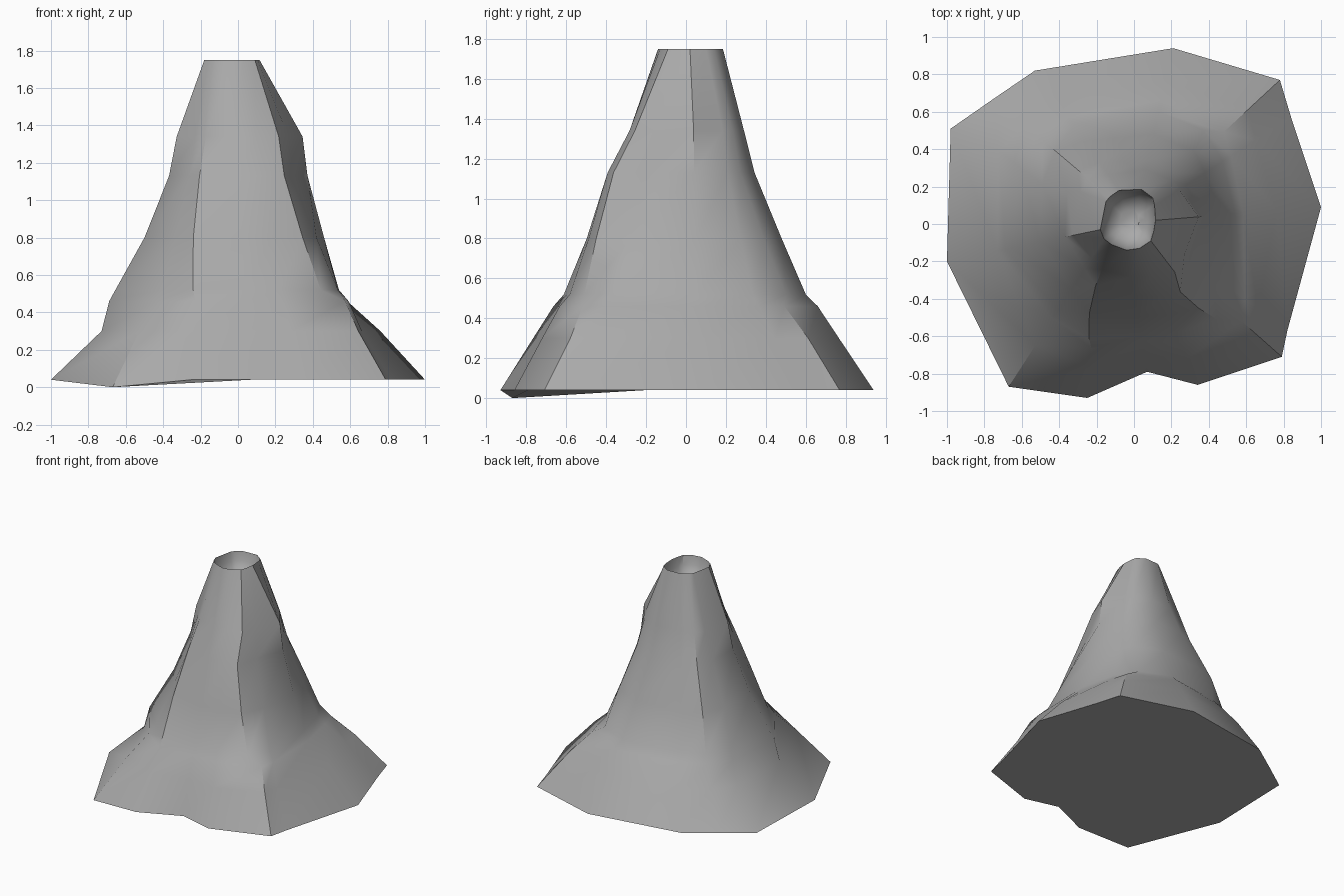
import bpy
import bmesh
import math
from mathutils import Vector

default_cube = bpy.data.objects.get("Cube")
if default_cube:
    bpy.data.objects.remove(default_cube, do_unlink=True)


def make_material(name, colour):
    material = bpy.data.materials.new(name)
    material.use_nodes = True
    material.diffuse_color = colour
    material.node_tree.nodes["Principled BSDF"].inputs["Base Color"].default_value = colour
    return material


# Heights of the rock rings between the foot and the rim
FOOT_HEIGHT = 0.04
RIM_HEIGHT = 1.75
RING_HEIGHTS = (0.3, 0.46, 0.52, 0.8, 1.13, 1.34)

# Each rib of rock: foot point, rim point, and how far (percent) it
# spreads from the rim towards the foot at every ring height
RIBS = {
    "left_spur": ((1, .09), (.115, .02), (73, 53, 48, 39, 29, 26)),
    "left_back_slab": ((.84, .57), (.11, .10), (74, 56, 50, 37, 23, 18)),
    "back_left_ridge": ((.78, .77), (.10, .14), (75, 56, 48, 36, 21, 15)),
    "back_left_flank": ((.21, .94), (.04, .185), (77, 63, 55, 39, 21, 14)),
    "back_right_flank": ((-.53, .82), (-.08, .18), (78, 61, 54, 41, 23, 13)),
    "back_right_slab": ((-.75, .67), (-.13, .145), (73, 63, 58, 47, 27, 18)),
    "back_right_ridge": ((-.98, .51), (-.15, .12), (69, 58, 54, 38, 23, 16)),
    "right_spur": ((-1, -.2), (-.18, -.03), (67, 62, 58, 39, 23, 18)),
    "front_right_toe": ((-.67, -.87), (-.16, -.08), (72, 54, 48, 34, 20, 13)),
    "front_right_ridge": ((-.25, -.93), (-.12, -.11), (80, 68, 62, 46, 28, 17)),
    "front_hollow": ((.07, -.79), (-.04, -.14), (86, 75, 70, 55, 37, 22)),
    "front_flank": ((.34, -.86), (.03, -.13), (81, 69, 62, 49, 36, 21)),
    "front_left_ridge": ((.79, -.71), (.09, -.09), (79, 69, 58, 46, 32, 22)),
    "left_front_slab": ((.82, -.57), (.105, -.04), (78, 68, 60, 44, 27, 23)),
}

# Sideways wander of the crooked ridges at every ring height, in hundredths
WANDER = {
    "back_left_ridge": (0, 0, 8, 3, 0, 0),
    "back_right_ridge": (0, 2, 3, 6, 4, 1),
    "front_right_ridge": (0, -2, -4, -6, -5, -3),
    "front_left_ridge": (0, 0, -8, -10, -10, -4),
}


def add_ring(bm, points):
    return [bm.verts.new(point) for point in points]


def bridge(bm, lower, upper):
    count = len(lower)
    for i in range(count):
        j = (i + 1) % count
        bm.faces.new((lower[i], lower[j], upper[j], upper[i]))


def rib_point(name, level):
    foot, rim, spread = RIBS[name]
    run = Vector(foot) - Vector(rim)
    point = Vector(rim) + run * spread[level] / 100
    if name in WANDER:
        point += Vector((-run.y, run.x)).normalized() * WANDER[name][level] / 100
    return (point.x, point.y, RING_HEIGHTS[level])


def build_mound(material):
    bm = bmesh.new()

    # Foot outline, with one toe dipping to the ground
    rings = [add_ring(bm, [
        (*foot, 0 if name == "front_right_toe" else FOOT_HEIGHT)
        for name, (foot, rim, spread) in RIBS.items()])]

    # Rocky flanks
    for level in range(len(RING_HEIGHTS)):
        rings.append(add_ring(bm, [rib_point(name, level) for name in RIBS]))

    # Rim
    rim_points = [Vector((*rim, RIM_HEIGHT)) for foot, rim, spread in RIBS.values()]
    rings.append(add_ring(bm, rim_points))

    # Rounded crater bowl inside the rim
    centre = sum(rim_points, Vector()) / len(rim_points)
    for scale, drop in ((0.92, 0.07), (0.7, 0.13), (0.35, 0.165)):
        rings.append(add_ring(bm, [
            centre.lerp(point, scale) - Vector((0, 0, drop))
            for point in rim_points]))

    for lower, upper in zip(rings, rings[1:]):
        bridge(bm, lower, upper)
    bm.faces.new(rings[-1])
    bm.faces.new(list(reversed(rings[0])))
    bmesh.ops.recalc_face_normals(bm, faces=bm.faces[:])

    mesh = bpy.data.meshes.new("volcano_cone")
    bm.to_mesh(mesh)
    bm.free()
    mesh.materials.append(material)
    cone = bpy.data.objects.new("volcano_cone", mesh)
    bpy.context.collection.objects.link(cone)
    return cone


rock = make_material("rock_grey", (0.4, 0.4, 0.4, 1))
volcano = build_mound(rock)

# Soft flanks with crisp ridges
bpy.ops.object.select_all(action="DESELECT")
volcano.select_set(True)
bpy.context.view_layer.objects.active = volcano
bpy.ops.object.shade_smooth_by_angle(angle=math.radians(36))
